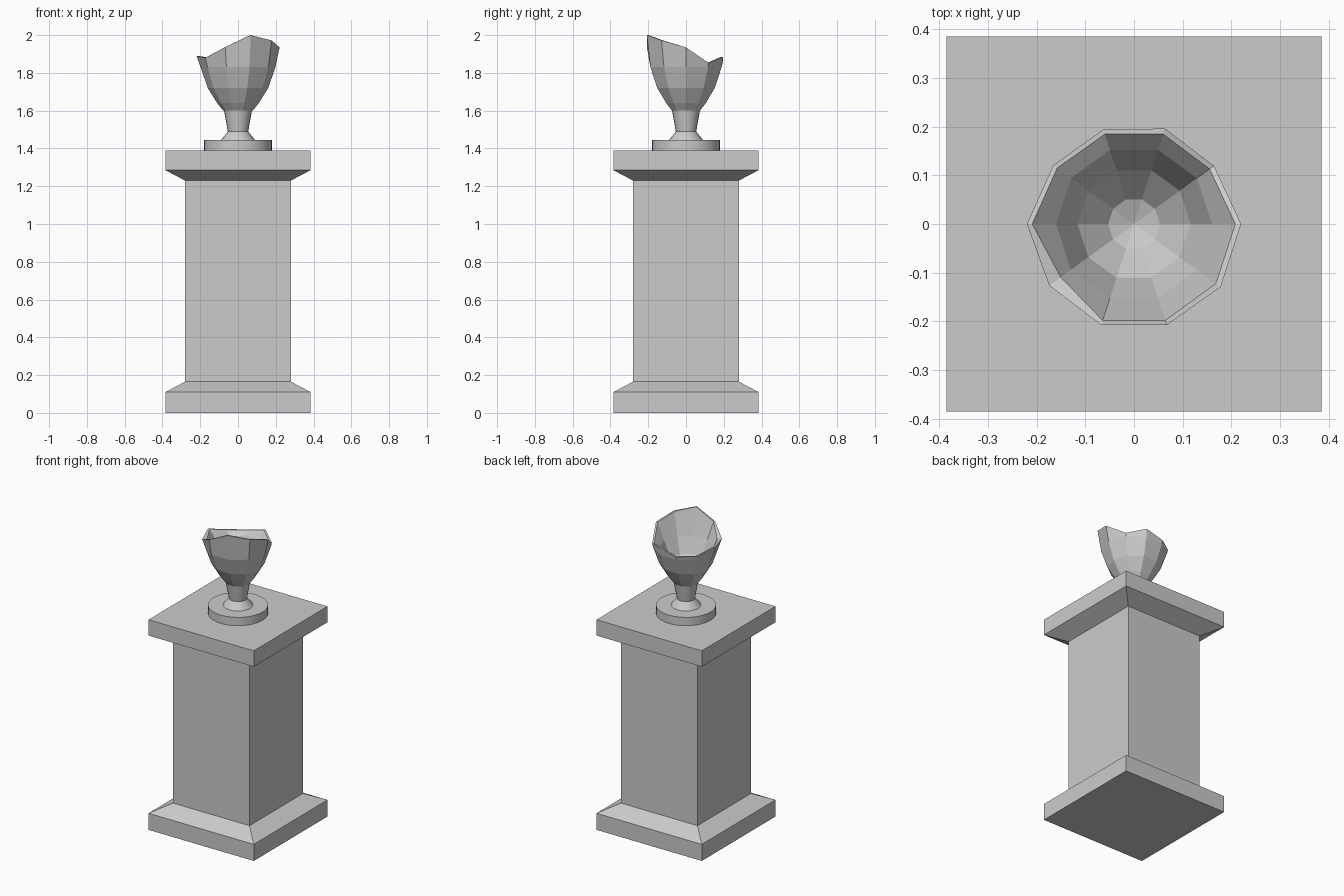
import bpy, bmesh
from math import cos, sin, radians, sqrt, tau

if "Cube" in bpy.data.objects:
    bpy.data.objects.remove(bpy.data.objects["Cube"])


def loft(name, rings, smooth=False):
    """Skin a list of vertex rings; single-point rings are apexes, others are capped."""
    bm = bmesh.new()
    loops = [[bm.verts.new(p) for p in ring] for ring in rings]
    for a, b in zip(loops, loops[1:]):
        n = len(a)
        for i in range(n):
            j = (i + 1) % n
            if len(b) == 1:
                bm.faces.new((a[i], a[j], b[0]))
            else:
                bm.faces.new((a[i], a[j], b[j], b[i]))
    for end in (loops[0], loops[-1]):
        if len(end) > 1:
            bm.faces.new(end)
    bmesh.ops.recalc_face_normals(bm, faces=bm.faces)
    mesh = bpy.data.meshes.new(name)
    bm.to_mesh(mesh)
    bm.free()
    obj = bpy.data.objects.new(name, mesh)
    bpy.context.collection.objects.link(obj)
    if smooth:
        bpy.context.view_layer.objects.active = obj
        obj.select_set(True)
        bpy.ops.object.shade_smooth_by_angle(angle=radians(30))
        obj.select_set(False)
    return obj


def ring(r, z, n, phase=0.0):
    return [(r * cos(phase + tau * i / n), r * sin(phase + tau * i / n), z) for i in range(n)]


def lathe(name, profile, n, phase=0.0, smooth=False):
    return loft(name, [ring(r, z, n, phase) for r, z in profile], smooth)


# Square pedestal: plinth, shaft and cap in one profile (half-widths)
half_profile = [(0.385, 0), (0.385, 0.11), (0.28, 0.165),
                (0.28, 1.23), (0.385, 1.285), (0.385, 1.39)]
lathe("pedestal", [(w * sqrt(2), z) for w, z in half_profile], 4, radians(45))

# Round foot and flared stem of the goblet
lathe("goblet_foot", [(0.18, 1.39), (0.18, 1.445)], 32, smooth=True)
lathe("goblet_stem", [(0.09, 1.445), (0.054, 1.49), (0.075, 1.605)], 20, smooth=True)

# Broken ten-sided bowl: (outer radius, inner radius, height) around the jagged rim
N = 10
rim = [(0.22, 0.208, 1.935), (0.203, 0.192, 1.853), (0.206, 0.194, 1.885),
       (0.204, 0.194, 1.852), (0.205, 0.195, 1.855), (0.22, 0.209, 1.89),
       (0.215, 0.186, 1.88), (0.218, 0.208, 1.937), (0.218, 0.208, 2.0),
       (0.22, 0.208, 1.972)]


def rim_ring(k):
    return [(v[k] * cos(tau * i / N), v[k] * sin(tau * i / N), v[2]) for i, v in enumerate(rim)]


outer = [(0.078, 1.60), (0.11, 1.64), (0.16, 1.72), (0.198, 1.83)]
inner = [(0.16, 1.83), (0.116, 1.73), (0.053, 1.665)]
loft("goblet_bowl",
     [ring(r, z, N) for r, z in outer] + [rim_ring(0), rim_ring(1)]
     + [ring(r, z, N) for r, z in inner] + [[(0, 0, 1.645)]])
